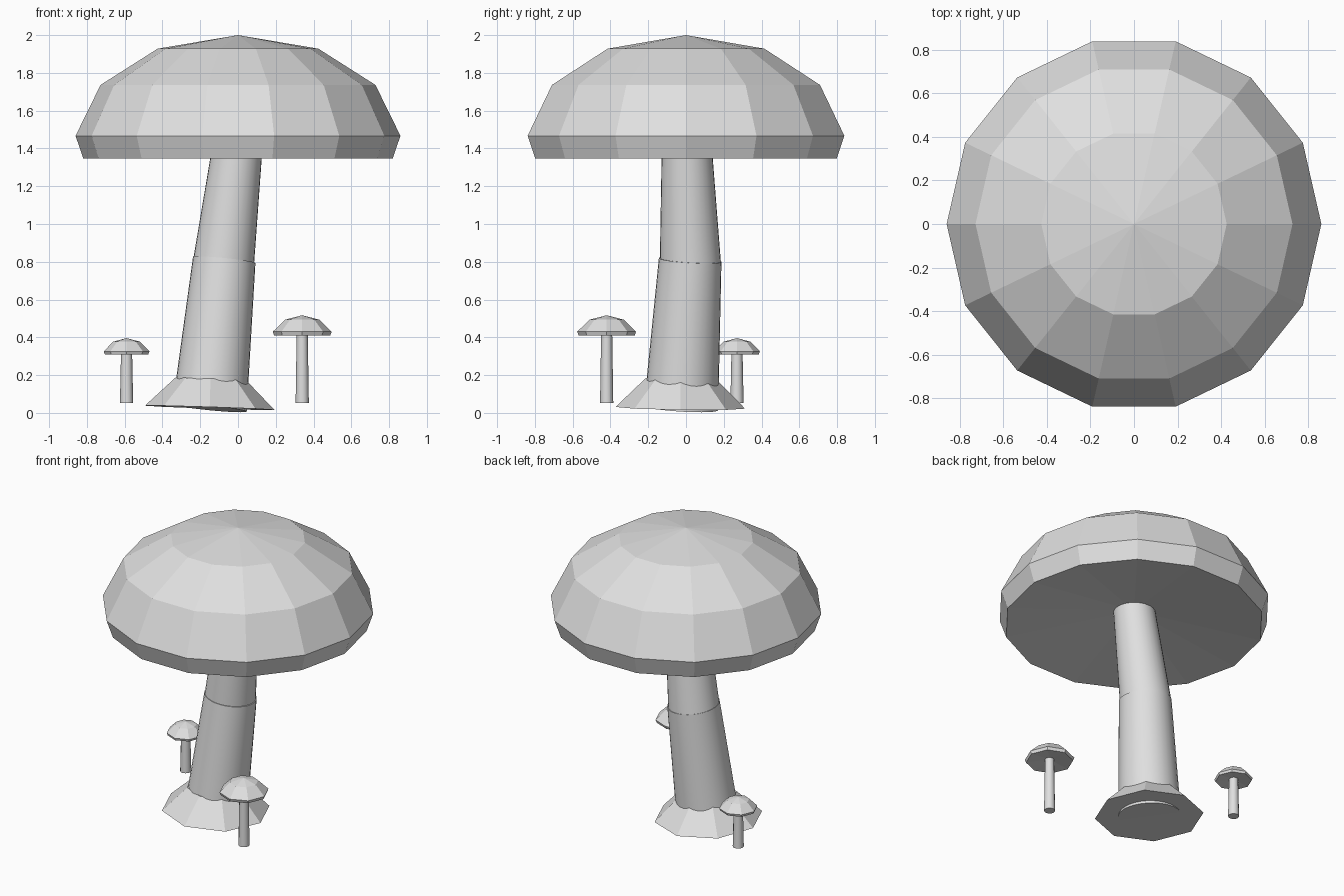
import bpy, math
from math import cos, sin, tau
from mathutils import Vector

old = bpy.data.objects.get("Cube")
if old:
    bpy.data.objects.remove(old, do_unlink=True)

COLOUR = (0.74, 0.74, 0.74, 1)
grey = bpy.data.materials.new("plain light grey")
grey.use_nodes = True
grey.diffuse_color = COLOUR
grey.node_tree.nodes["Principled BSDF"].inputs["Base Color"].default_value = COLOUR


def add_mesh(name, verts, faces, smooth=False):
    mesh = bpy.data.meshes.new(name)
    mesh.from_pydata(verts, [], faces)
    mesh.materials.append(grey)
    obj = bpy.data.objects.new(name, mesh)
    bpy.context.collection.objects.link(obj)
    if smooth:
        bpy.ops.object.select_all(action='DESELECT')
        obj.select_set(True)
        bpy.context.view_layer.objects.active = obj
        bpy.ops.object.shade_smooth_by_angle(angle=math.radians(35))
    return obj


def lathe_faces(rings, sides):
    """Side quads for stacked rings of vertices."""
    faces = []
    for k in range(rings - 1):
        for i in range(sides):
            j = (i + 1) % sides
            a, b = k * sides, (k + 1) * sides
            faces.append((a + i, a + j, b + j, b + i))
    return faces


def cap(name, centre, radius, height, sides, profile):
    """Faceted dome with a narrowed rim and a hollow, conical underside."""
    c = Vector(centre)
    verts = [c + Vector((radius * r * cos(tau * i / sides),
                         radius * r * sin(tau * i / sides), height * h))
             for r, h in profile for i in range(sides)]
    faces = lathe_faces(len(profile), sides)
    top, under = len(verts), len(verts) + 1
    verts += [c + Vector((0, 0, height)), c + Vector((0, 0, height * 0.15))]
    last = (len(profile) - 1) * sides
    for i in range(sides):
        j = (i + 1) % sides
        faces.append((last + i, last + j, top))
        faces.append((j, i, under))
    return add_mesh(name, verts, faces)


def frustum(name, start, end, r0, r1, sides, smooth=True):
    """Tapered tube whose ends are square to its axis."""
    start, end = Vector(start), Vector(end)
    turn = Vector((0, 0, 1)).rotation_difference(end - start)
    verts = [p + turn @ Vector((r * cos(tau * i / sides), r * sin(tau * i / sides), 0))
             for p, r in ((start, r0), (end, r1)) for i in range(sides)]
    faces = lathe_faces(2, sides)
    faces += [tuple(reversed(range(sides))), tuple(range(sides, 2 * sides))]
    return add_mesh(name, verts, faces, smooth)


# Large mushroom: cap, leaning stem in two sections, flared foot
RIM = [(0.952, 0), (1, 0.185)]
cap("large_cap", (0, 0, 1.346), 0.86, 0.654, 14, RIM + [(0.846, 0.597), (0.495, 0.89)])
frustum("lower_stem", (-0.15, -0.026, 0.026), (-0.073, 0.022, 0.81), 0.197, 0.166, 32)
frustum("upper_stem", (-0.077, 0.023, 0.79), (0.006, 0.002, 1.48), 0.162, 0.129, 32)
frustum("stem_foot", (-0.15, -0.03, 0.027), (-0.145, -0.028, 0.18), 0.343, 0.187, 8, False)

# Small mushrooms beside it
for side, x, y, base, radius, height in (("left", 0.34, -0.42, 0.41, 0.156, 0.107),
                                         ("right", -0.59, 0.27, 0.31, 0.121, 0.086)):
    cap(f"{side}_small_cap", (x, y, base), radius, height, 8, RIM + [(0.58, 0.78)])
    frustum(f"{side}_small_stem", (x, y, 0.053), (x, y, base + 0.03), 0.035, 0.029, 12)
